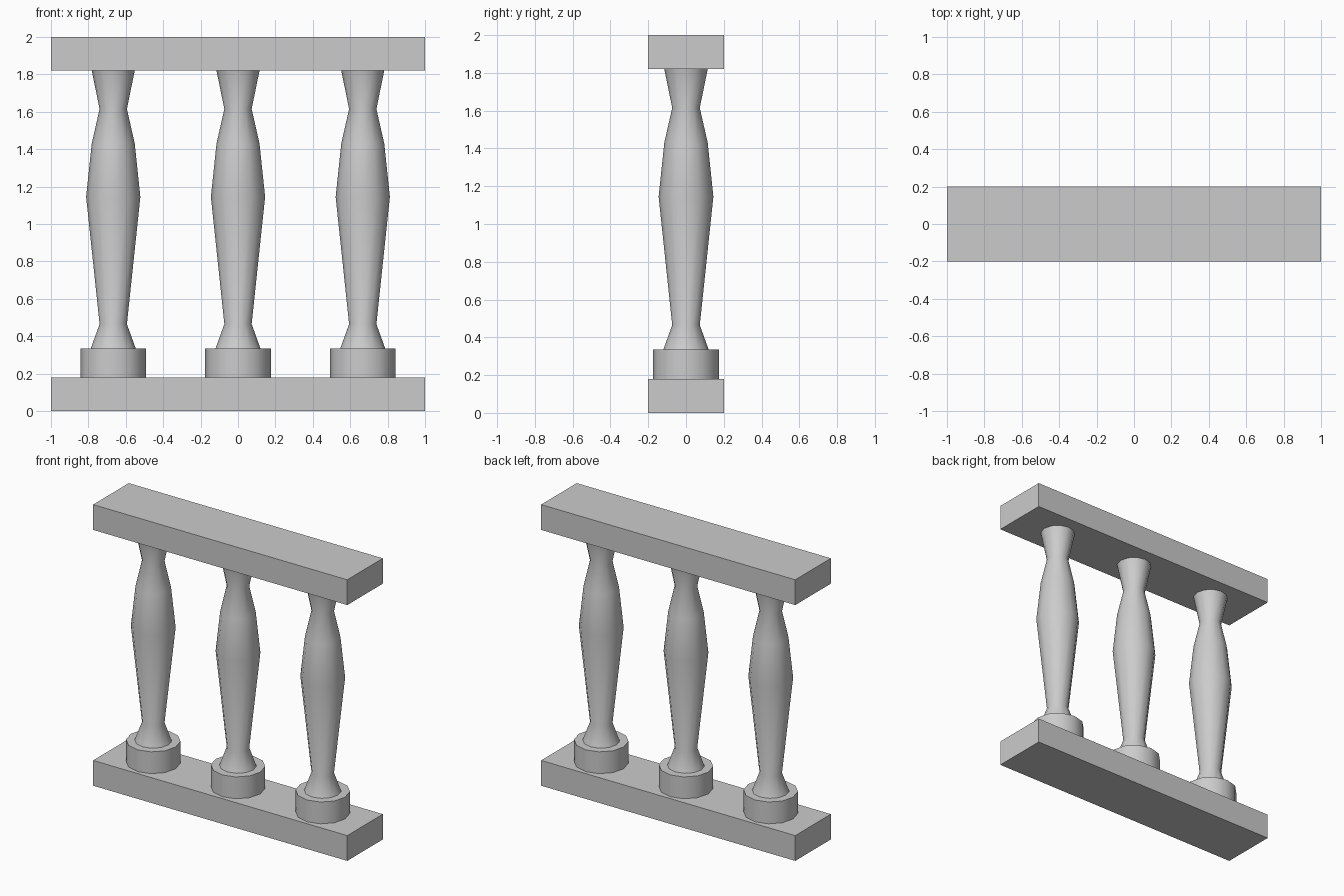
import bpy, bmesh, math

if "Cube" in bpy.data.objects:
    bpy.data.objects.remove(bpy.data.objects["Cube"])

SIDES = 12


def finish(name, bm, location, smooth=False):
    bmesh.ops.recalc_face_normals(bm, faces=bm.faces)
    mesh = bpy.data.meshes.new(name)
    bm.to_mesh(mesh)
    bm.free()
    obj = bpy.data.objects.new(name, mesh)
    obj.location = location
    bpy.context.collection.objects.link(obj)
    if smooth:
        bpy.ops.object.select_all(action='DESELECT')
        obj.select_set(True)
        bpy.context.view_layer.objects.active = obj
        bpy.ops.object.shade_smooth_by_angle(angle=math.radians(45))
    return obj


def box(name, size, location):
    bm = bmesh.new()
    bmesh.ops.create_cube(bm, size=1)
    bmesh.ops.scale(bm, vec=size, verts=bm.verts)
    return finish(name, bm, location)


def turned(name, profile, location):
    # Stack of rings following (radius, height) pairs, capped at both ends
    bm = bmesh.new()
    rings = []
    for r, z in profile:
        rings.append([bm.verts.new((r * math.cos(math.tau * i / SIDES),
                                    r * math.sin(math.tau * i / SIDES), z))
                      for i in range(SIDES)])
    for a, b in zip(rings, rings[1:]):
        for i in range(SIDES):
            j = (i + 1) % SIDES
            bm.faces.new((a[i], a[j], b[j], b[i]))
    bm.faces.new(rings[0][::-1])
    bm.faces.new(rings[-1])
    return finish(name, bm, location, smooth=True)


# Rails
box("bottom_rail", (2, 0.4, 0.18), (0, 0, 0.09))
box("top_rail", (2, 0.4, 0.18), (0, 0, 1.91))

# Balusters: round foot and turned shaft
foot = [(0.176, 0.18), (0.176, 0.335)]
shaft = [(0.12, 0.335), (0.073, 0.465), (0.145, 1.145),
         (0.115, 1.43), (0.073, 1.615), (0.115, 1.82)]
for n, x in enumerate((-0.667, 0, 0.667), 1):
    turned(f"baluster_foot_{n}", foot, (x, 0, 0))
    turned(f"baluster_shaft_{n}", shaft, (x, 0, 0))
